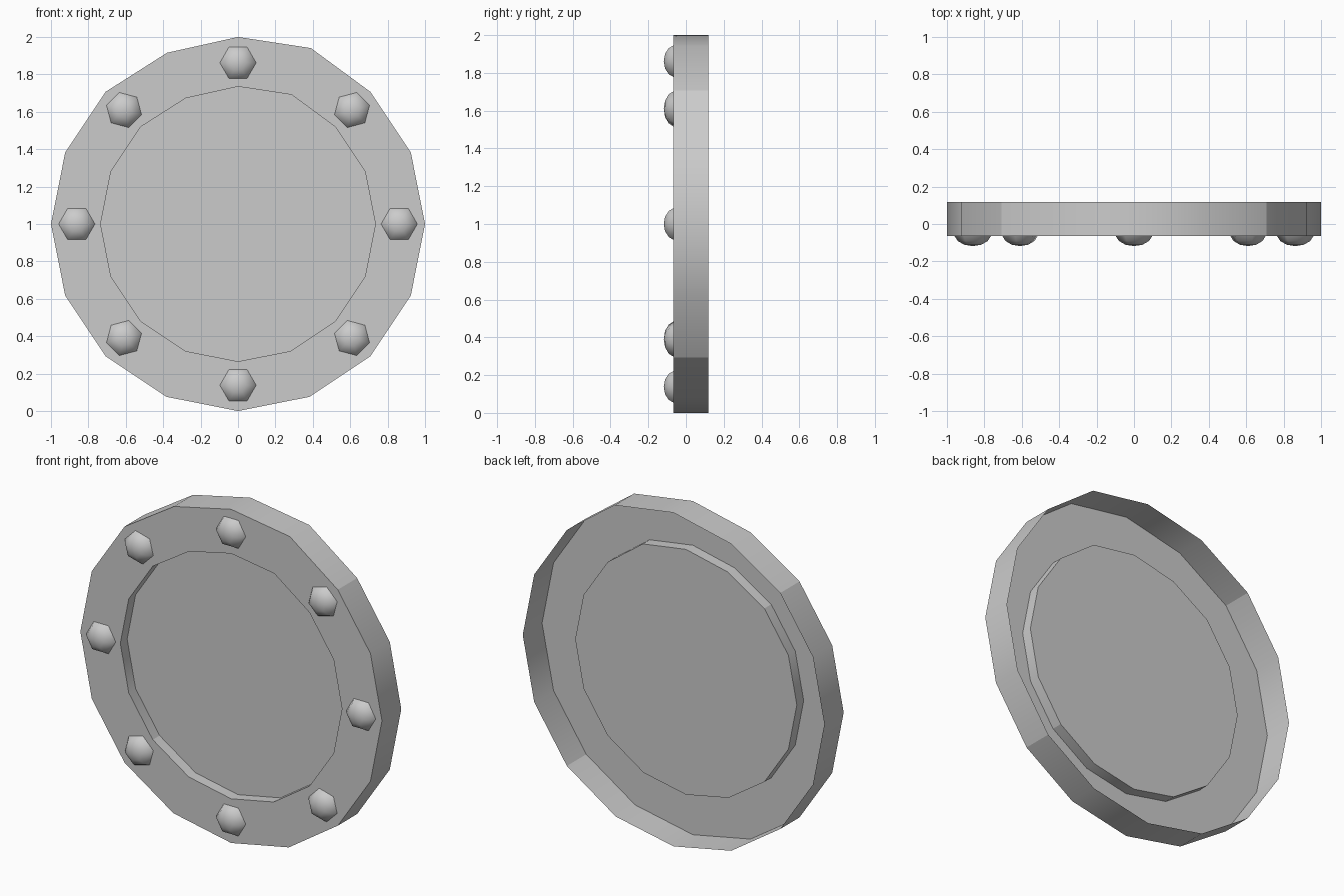
import bpy, bmesh
from math import sin, cos, radians, pi

cube = bpy.data.objects.get("Cube")
if cube:
    bpy.data.objects.remove(cube)

SIDES = 16
FRONT, BACK, PANE_Y = -0.065, 0.118, 0.0
RIM_R, PANE_R, BOLT_R = 1.0, 0.735, 0.862

grey = bpy.data.materials.new("plain_grey")
grey.use_nodes = True
colour = (0.6, 0.6, 0.6, 1)
grey.diffuse_color = colour
grey.node_tree.nodes["Principled BSDF"].inputs["Base Color"].default_value = colour


def make_object(name, bm):
    mesh = bpy.data.meshes.new(name)
    bm.to_mesh(mesh)
    bm.free()
    mesh.materials.append(grey)
    obj = bpy.data.objects.new(name, mesh)
    bpy.context.collection.objects.link(obj)
    return obj


def ring(bm, radius, y):
    """Slightly uneven sixteen-sided loop around the y axis."""
    uneven = {3: 1.018, 5: 0.991}
    verts = []
    for i in range(SIDES):
        a = 2 * pi * i / SIDES
        r = radius * uneven.get(i, 1.0)
        verts.append(bm.verts.new((r * cos(a), y, 1 + r * sin(a))))
    return verts


def bridge(bm, a, b, smooth=False):
    for i in range(SIDES):
        j = (i + 1) % SIDES
        bm.faces.new((a[i], a[j], b[j], b[i])).smooth = smooth


# Frame: open-backed rim wall, flat front ring and inner lip
bm = bmesh.new()
back = ring(bm, RIM_R, BACK)
front = ring(bm, RIM_R, FRONT)
inner = ring(bm, PANE_R, FRONT)
lip = ring(bm, PANE_R, PANE_Y)
bridge(bm, back, front, True)
bridge(bm, front, inner)
bridge(bm, inner, lip, True)
# The walls shade smoothly in quarters, with creases on the diagonals
for loop_a, loop_b in ((back, front), (inner, lip)):
    for i in range(2, SIDES, 4):
        bm.edges.get((loop_a[i], loop_b[i])).smooth = False
for loop in (front, inner):
    for i in range(SIDES):
        bm.edges.get((loop[i], loop[(i + 1) % SIDES])).smooth = False
make_object("frame", bm)

# Pane: flat disc at the back of the lip
bm = bmesh.new()
bm.faces.new(ring(bm, PANE_R, PANE_Y))
bmesh.ops.reverse_faces(bm, faces=bm.faces)
bmesh.ops.recalc_face_normals(bm, faces=bm.faces)
if bm.faces[:][0].normal.y > 0:
    bmesh.ops.reverse_faces(bm, faces=bm.faces)
make_object("pane", bm)


def bolt(name, x, z, turn):
    """Six-sided flattened dome facing the front."""
    bm = bmesh.new()
    profile = ((0.097, 0.0), (0.08, 0.026), (0.045, 0.046))
    loops = []
    for r, h in profile:
        loops.append([bm.verts.new((x + r * cos(turn + k * pi / 3), FRONT - h,
                                    z + r * sin(turn + k * pi / 3))) for k in range(6)])
    tip = bm.verts.new((x, FRONT - 0.053, z))
    for k in range(6):
        n = (k + 1) % 6
        for a, b in zip(loops, loops[1:]):
            bm.faces.new((a[k], a[n], b[n], b[k]))
        bm.faces.new((loops[-1][k], loops[-1][n], tip))
    for f in bm.faces:
        f.smooth = True
    make_object(name, bm)


# Eight bolts, the diagonal ones turned a little
for i in range(8):
    a = i * pi / 4
    turn = radians(15) * (0, 1, 0, -1)[i % 4]
    bolt(f"bolt_{i + 1}", BOLT_R * cos(a), 1 + BOLT_R * sin(a), turn)
